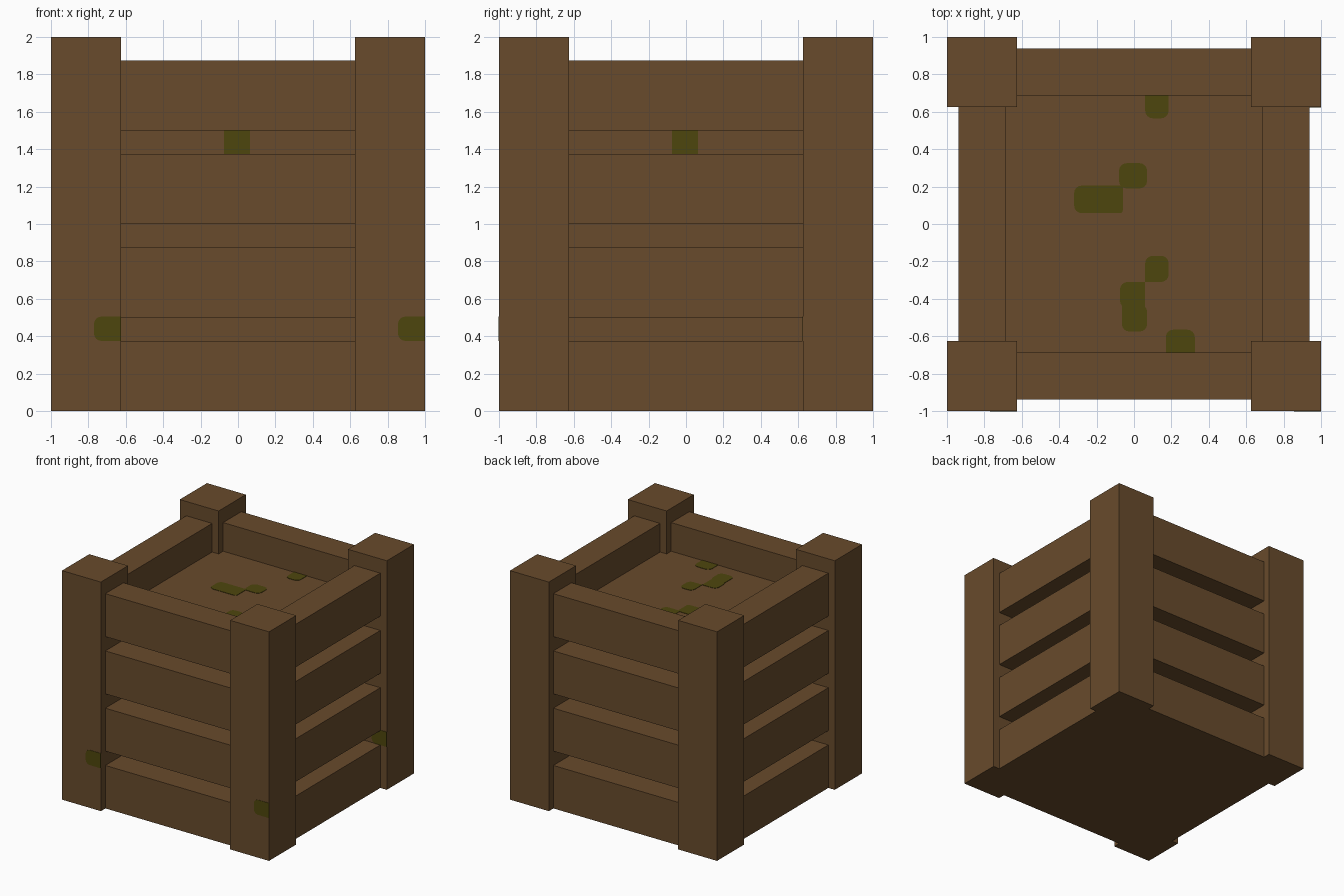
import bpy, bmesh, math
from mathutils import Vector

if "Cube" in bpy.data.objects:
    bpy.data.objects.remove(bpy.data.objects["Cube"])


def material(name, color):
    m = bpy.data.materials.new(name)
    m.diffuse_color = (*color, 1)
    m.use_nodes = True
    m.node_tree.nodes["Principled BSDF"].inputs["Base Color"].default_value = m.diffuse_color
    return m


WOOD = material("brown wood", (0.138, 0.070, 0.025))
MOSS = material("dark moss", (0.076, 0.061, 0.004))


def finish(bm, name, mat):
    bmesh.ops.recalc_face_normals(bm, faces=bm.faces)
    mesh = bpy.data.meshes.new(name)
    bm.to_mesh(mesh)
    bm.free()
    mesh.materials.append(mat)
    ob = bpy.data.objects.new(name, mesh)
    bpy.context.collection.objects.link(ob)
    return ob


def box(name, lo, hi):
    bm = bmesh.new()
    bmesh.ops.create_cube(bm, size=1)
    lo, hi = Vector(lo), Vector(hi)
    bmesh.ops.scale(bm, vec=hi - lo, verts=bm.verts)
    bmesh.ops.translate(bm, vec=(lo + hi) / 2, verts=bm.verts)
    return finish(bm, name, WOOD)


def patch(name, origin, u, v, rect, radii):
    """Thin rounded plate; rect = u0, u1, v0, v1; radii start lower left, anticlockwise."""
    u, v, origin = Vector(u), Vector(v), Vector(origin)
    n = u.cross(v)
    u0, u1, v0, v1 = rect
    corners = [(u0, v0, 1, 1), (u1, v0, -1, 1), (u1, v1, -1, -1), (u0, v1, 1, -1)]
    bm = bmesh.new()
    ring = []
    for i, ((a, b, su, sv), r) in enumerate(zip(corners, radii)):
        for k in range(5 if r else 1):
            t = math.pi + math.pi / 2 * (i + k / 4)
            pu = a + r * su + r * math.cos(t)
            pv = b + r * sv + r * math.sin(t)
            if not r:
                pu, pv = a, b
            ring.append(bm.verts.new(origin + u * pu + v * pv))
    face = bm.faces.new(ring)
    out = bmesh.ops.extrude_face_region(bm, geom=[face])["geom"]
    top = [g for g in out if isinstance(g, bmesh.types.BMVert)]
    bmesh.ops.translate(bm, vec=n * 0.003, verts=top)
    return finish(bm, name, MOSS)


# Corner posts
for sx in (-1, 1):
    for sy in (-1, 1):
        xs, ys = sorted((sx, sx * 0.625)), sorted((sy, sy * 0.625))
        box("corner_post", (xs[0], ys[0], 0), (xs[1], ys[1], 2))

# Filled core of the crate
C = 0.6875
TOP = 1.625
box("core", (-C, -C, 0), (C, C, TOP))

# Four planks on each side
for i in range(4):
    z0, z1 = i * 0.5, i * 0.5 + 0.375
    for s in (-1, 1):
        d0, d1 = sorted((s * C, s * 0.9375))
        box("cross_plank", (-0.625, d0, z0), (0.625, d1, z1))
        box("side_plank", (d0, -0.625, z0), (d1, 0.625, z1))

# Moss on the core top
R = 0.04
for rect, radii in [
    ((0.06, 0.185, 0.565, 0.687), (R, R, 0, 0)),
    ((-0.08, 0.07, 0.19, 0.325), (R, R, R, R)),
    ((-0.32, -0.06, 0.058, 0.205), (R, 0.015, 0, R)),
    ((0.06, 0.185, -0.31, -0.17), (0, R, R, R)),
    ((-0.075, 0.06, -0.45, -0.31), (R, 0, 0, R)),
    ((-0.065, 0.07, -0.575, -0.43), (R, R, R, 0)),
    ((0.17, 0.325, -0.687, -0.565), (0, 0, R, R)),
]:
    patch("top_moss", (0, 0, TOP), (1, 0, 0), (0, 1, 0), rect, radii)

# Moss in the upper gap of every side
for u in [(1, 0, 0), (0, 1, 0), (-1, 0, 0), (0, -1, 0)]:
    out = Vector(u).cross(Vector((0, 0, 1)))
    patch("gap_moss", out * C, u, (0, 0, 1), (-0.075, 0.065, 1.375, 1.5), (0, 0, 0, 0))

# Moss on the front face of every post
for y in (-1, 0.625):
    patch("post_moss", (0, y, 0), (1, 0, 0), (0, 0, 1),
          (-0.77, -0.625, 0.375, 0.505), (R, 0, 0, R))
    patch("post_moss", (0, y, 0), (1, 0, 0), (0, 0, 1),
          (0.855, 1.0, 0.375, 0.505), (R, 0, 0, R))
